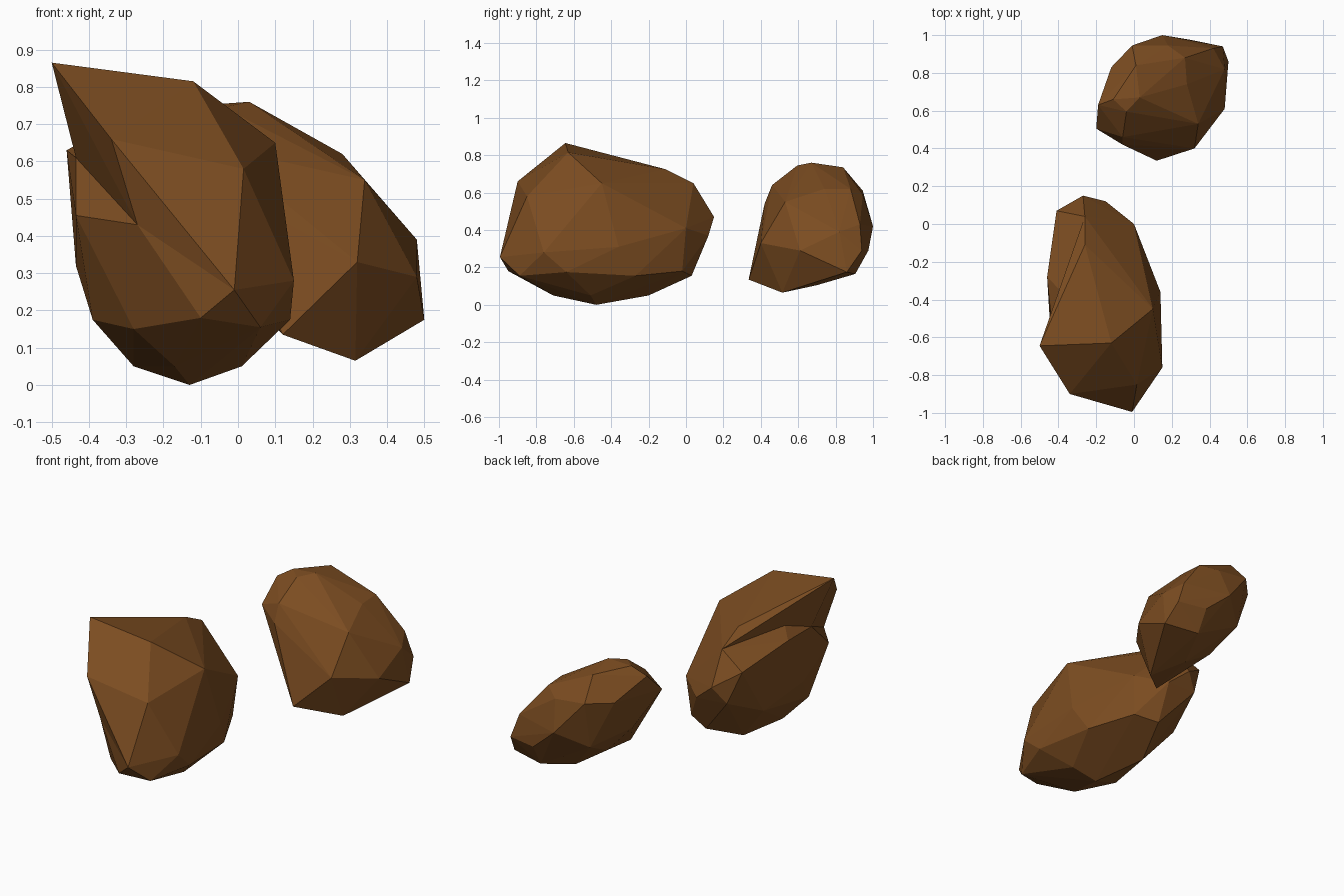
import bpy
import bmesh
from mathutils import Vector

default_cube = bpy.data.objects.get("Cube")
if default_cube:
    bpy.data.objects.remove(default_cube, do_unlink=True)

# One flat earthy brown for both stones
brown = bpy.data.materials.new("earth brown")
brown.use_nodes = True
brown_color = (0.2, 0.073, 0.015, 1)
brown.diffuse_color = brown_color
brown.node_tree.nodes["Principled BSDF"].inputs["Base Color"].default_value = brown_color


def add_hull(bm, corners):
    """Wrap a faceted convex skin around corner points given in hundredths."""
    verts = [bm.verts.new(Vector(corner) / 100) for corner in corners]
    result = bmesh.ops.convex_hull(bm, input=verts, use_existing_faces=False)
    unused = set(result["geom_interior"]) | set(result["geom_unused"])
    loose = [item for item in unused if isinstance(item, bmesh.types.BMVert)]
    bmesh.ops.delete(bm, geom=loose, context="VERTS")


def make_stone(name, *chunks):
    """Build one flat-shaded stone out of overlapping faceted chunks."""
    bm = bmesh.new()
    for corners in chunks:
        add_hull(bm, corners)
    bmesh.ops.recalc_face_normals(bm, faces=bm.faces[:])
    mesh = bpy.data.meshes.new(name)
    bm.to_mesh(mesh)
    bm.free()
    mesh.materials.append(brown)
    stone = bpy.data.objects.new(name, mesh)
    bpy.context.collection.objects.link(stone)
    return stone


# Corners shared by the body of the front stone and its overhanging crest
brow = [(-12, -63, 81.5), (1.5, -85, 58), (10, -45, 65), (-26, 4, 65)]
nose = [(-1, -99.5, 25.5), (-27, -88, 43), (-43.5, -53, 61)]

front_belly = [
    (15, -76, 28), (14, -36, 31), (14, -64, 17.5), (6, -89, 15.5),
    (-10, -95, 18), (-28, -77, 15), (-39, -57, 17.5), (-40, -14, 26),
    (10, -27, 15.5), (-2, -2, 18), (-15, 3, 15.5),
]
front_base = [(-13, -48, 0), (1, -51, 5), (-17, -71, 5), (-28, -49, 5), (-23, -20, 5)]
front_left_side = [(-46, -28, 63), (-43.5, -69, 45.5), (-43.5, -45, 32), (-41, 7, 56.5)]
front_tail = [(-27, 15, 47), (-15, 12, 37), (0, 0, 41), (-34, 11, 38)]
crest = [(-50, -64.5, 86.5), (-34, -90, 66), (-37, -80, 65.5), (-26, -11, 72.5)]

make_stone(
    "front_stone",
    brow + nose + front_belly + front_base + front_left_side + front_tail,
    brow + nose + crest,
)

# Rear stone: sharp lower beak at the front, rounded top and back
rear_beak = [(12, 33.5, 13.5), (32, 40, 33), (31.5, 51.5, 6.5)]
rear_right_side = [
    (34, 53, 55), (48, 61, 29), (50, 86, 17.5), (48, 82, 39),
    (42, 93, 43), (47, 94, 29), (28, 74, 62), (27, 88, 62),
]
rear_top = [
    (3, 67, 76), (-4, 59.5, 74.5), (-11, 66, 75),
    (1, 84, 73.5), (-6, 46, 64), (18, 94.5, 59),
]
rear_left_side = [
    (-6, 42, 54), (-20, 50.5, 58), (-19, 63, 70), (-12, 83, 60),
    (-1, 94.5, 61), (-9, 62, 37), (0, 88, 33),
]
rear_back = [(15, 100, 42), (30, 97.5, 29), (30, 90.5, 16.5), (22, 70, 10.5), (3, 68, 23)]

make_stone("rear_stone", rear_beak + rear_right_side + rear_top + rear_left_side + rear_back)
